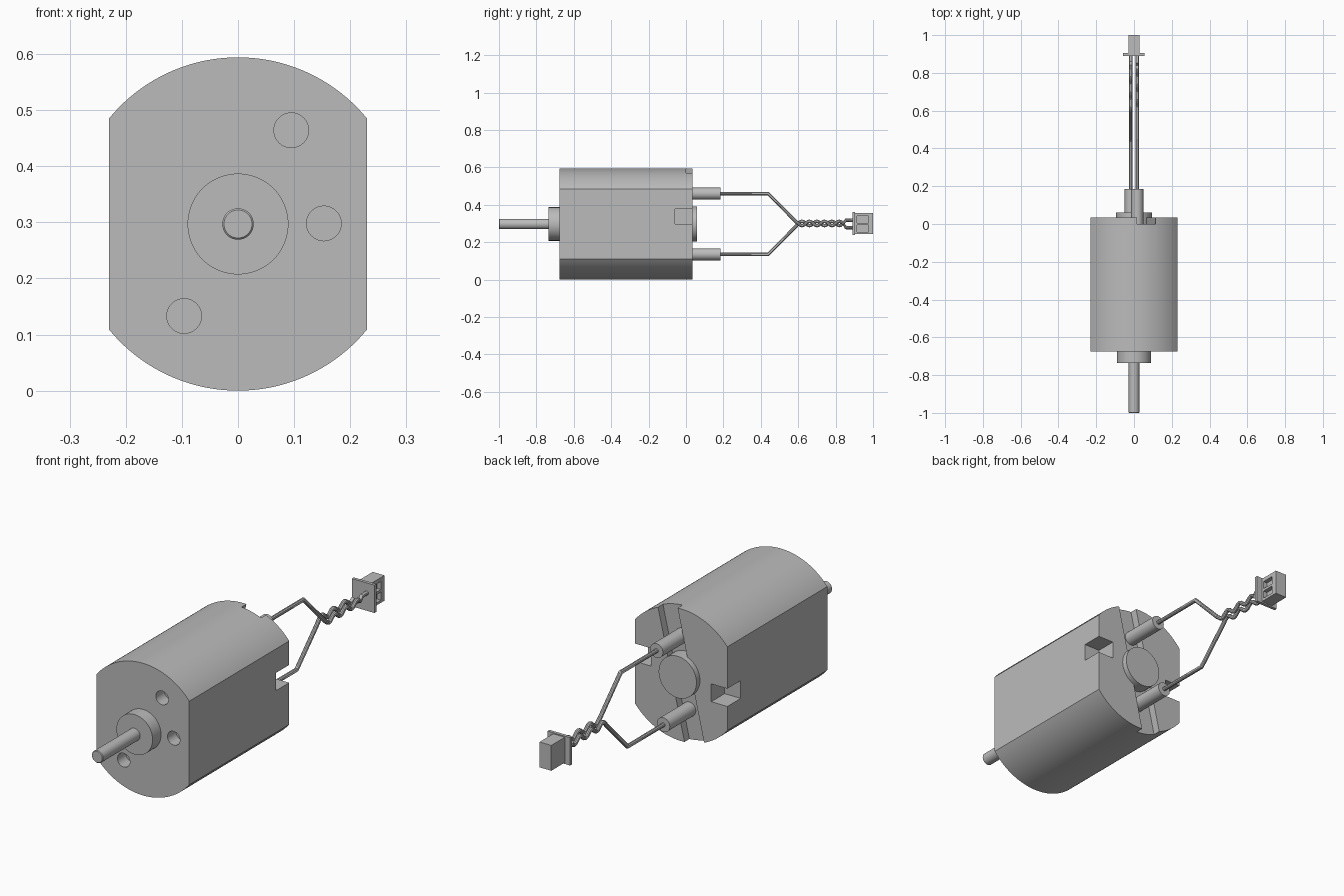
import bpy, bmesh, math
from mathutils import Matrix, Vector

cube = bpy.data.objects.get("Cube")
if cube:
    bpy.data.objects.remove(cube, do_unlink=True)

metal = bpy.data.materials.new("plain grey")
metal.use_nodes = True
GREY = (0.5, 0.5, 0.5, 1)
metal.diffuse_color = GREY
metal.node_tree.nodes["Principled BSDF"].inputs["Base Color"].default_value = GREY

R = 0.297          # can radius, also height of the motor axis
FLAT = 0.23        # half width across the flats
FRONT, BACK = -0.675, 0.035


def activate(ob):
    bpy.ops.object.select_all(action='DESELECT')
    ob.select_set(True)
    bpy.context.view_layer.objects.active = ob


def add_mesh(name, bm):
    bmesh.ops.recalc_face_normals(bm, faces=bm.faces)
    me = bpy.data.meshes.new(name)
    bm.to_mesh(me)
    bm.free()
    me.materials.append(metal)
    ob = bpy.data.objects.new(name, me)
    bpy.context.collection.objects.link(ob)
    return ob


def smooth(ob):
    activate(ob)
    bpy.ops.object.shade_smooth_by_angle(angle=math.radians(30))


def box(name, x, y, z, tilt=0):
    """Box from x, y and z ranges, optionally tilted about the motor axis."""
    bm = bmesh.new()
    size = [b - a for a, b in (x, y, z)]
    mid = [(a + b) / 2 for a, b in (x, y, z)]
    m = Matrix.Translation(mid) @ Matrix.Rotation(tilt, 4, 'Y') @ Matrix.Diagonal((*size, 1))
    bmesh.ops.create_cube(bm, size=1, matrix=m)
    return add_mesh(name, bm)


def rod(name, x, z, r, y0, y1, sides=48, chamfer=0):
    """Cylinder along y, with an optional chamfer on the front rim."""
    bm = bmesh.new()
    stations = [(y0, r - chamfer), (y0 + chamfer, r), (y1, r)] if chamfer else [(y0, r), (y1, r)]
    rings = [[bm.verts.new((x + q * math.cos(i * math.tau / sides), y,
                            z + q * math.sin(i * math.tau / sides)))
              for i in range(sides)] for y, q in stations]
    for a, b in zip(rings, rings[1:]):
        for i in range(sides):
            j = (i + 1) % sides
            bm.faces.new((a[i], a[j], b[j], b[i]))
    bm.faces.new(rings[0])
    bm.faces.new(rings[-1])
    ob = add_mesh(name, bm)
    smooth(ob)
    return ob


def cut(ob, cutters):
    for c in cutters:
        c.hide_render = True
        mod = ob.modifiers.new("cut", 'BOOLEAN')
        mod.operation, mod.solver, mod.object = 'DIFFERENCE', 'EXACT', c
        activate(ob)
        bpy.ops.object.modifier_apply(modifier=mod.name)
        bpy.data.objects.remove(c, do_unlink=True)


# Motor can: round section with two flats
bm = bmesh.new()
corner = math.acos(FLAT / R)
STEPS = 40
ring = []
for start in (corner, math.pi + corner):
    for i in range(STEPS + 1):
        a = start + (math.pi - 2 * corner) * i / STEPS
        ring.append(bm.verts.new((R * math.cos(a), FRONT, R + R * math.sin(a))))
face = bm.faces.new(ring)
ext = bmesh.ops.extrude_face_region(bm, geom=[face])
bmesh.ops.translate(bm, vec=Vector((0, BACK - FRONT, 0)),
                    verts=[g for g in ext["geom"] if isinstance(g, bmesh.types.BMVert)])
can = add_mesh("motor_can", bm)

# Mounting holes, side notches and the slanted rear channel
holes = [rod("hole_cutter", x, z, 0.031, FRONT - 0.1, FRONT + 0.06, 32)
         for x, z in ((0.095, 0.464), (0.153, 0.298), (-0.096, 0.133))]
notches = [box("notch_cutter", (0.15, 0.3), (-0.06, 0.1), (R, R + 0.08)),
           box("notch_cutter", (-0.3, -0.15), (-0.06, 0.1), (R - 0.08, R))]
channel = box("channel_cutter", (-0.05, 0.05), (0, 0.1), (R - 0.5, R + 0.5), math.radians(13))
cut(can, holes + notches + [channel])
smooth(can)

# Shaft and bearing housings
rod("shaft", 0, R, 0.028, -1, FRONT, chamfer=0.003)
rod("front_bearing", 0, R, 0.09, -0.735, FRONT + 0.005)
rod("rear_bearing", 0, R, 0.094, -0.005, 0.06)


def wire(name, points):
    cu = bpy.data.curves.new(name, 'CURVE')
    cu.dimensions = '3D'
    cu.bevel_depth, cu.bevel_resolution = 0.0095, 3
    cu.use_fill_caps = True
    sp = cu.splines.new('POLY')
    sp.points.add(len(points) - 1)
    for p, co in zip(sp.points, points):
        p.co = (*co, 1)
    cu.materials.append(metal)
    ob = bpy.data.objects.new(name, cu)
    bpy.context.collection.objects.link(ob)
    activate(ob)
    bpy.ops.object.convert(target='MESH')
    smooth(bpy.context.view_layer.objects.active)


# Terminal sleeves and the two wires that weave past each other
for side, label in ((1, "upper"), (-1, "lower")):
    x = 0.017 * side
    z = R + 0.162 * side
    rod(label + "_sleeve", x, z, 0.032, -0.005, 0.185, 32)
    path = [(x, 0.15, z), (x, 0.44, z), (x, 0.59, R + 0.010 * side)]
    for i in range(25):
        t = i / 24
        path.append((x, 0.6 + 0.24 * t,
                     R + 0.003 - 0.012 * side * math.sin(t * 3 * math.tau)))
    path += [(x, 0.855, R + 0.02 * side), (x, 0.9, R + 0.02 * side)]
    wire(label + "_wire", path)

# Plug with a flange and two contact windows
plug = box("plug_body", (-0.03, 0.028), (0.9, 1), (0.243, 0.357))
cut(plug, [box("window_cutter", (0.008, 0.1), (0.915, 0.975), (z - 0.018, z + 0.018))
           for z in (R - 0.024, R + 0.024)])
box("plug_flange", (-0.057, 0.055), (0.89, 0.904), (0.237, 0.362))
